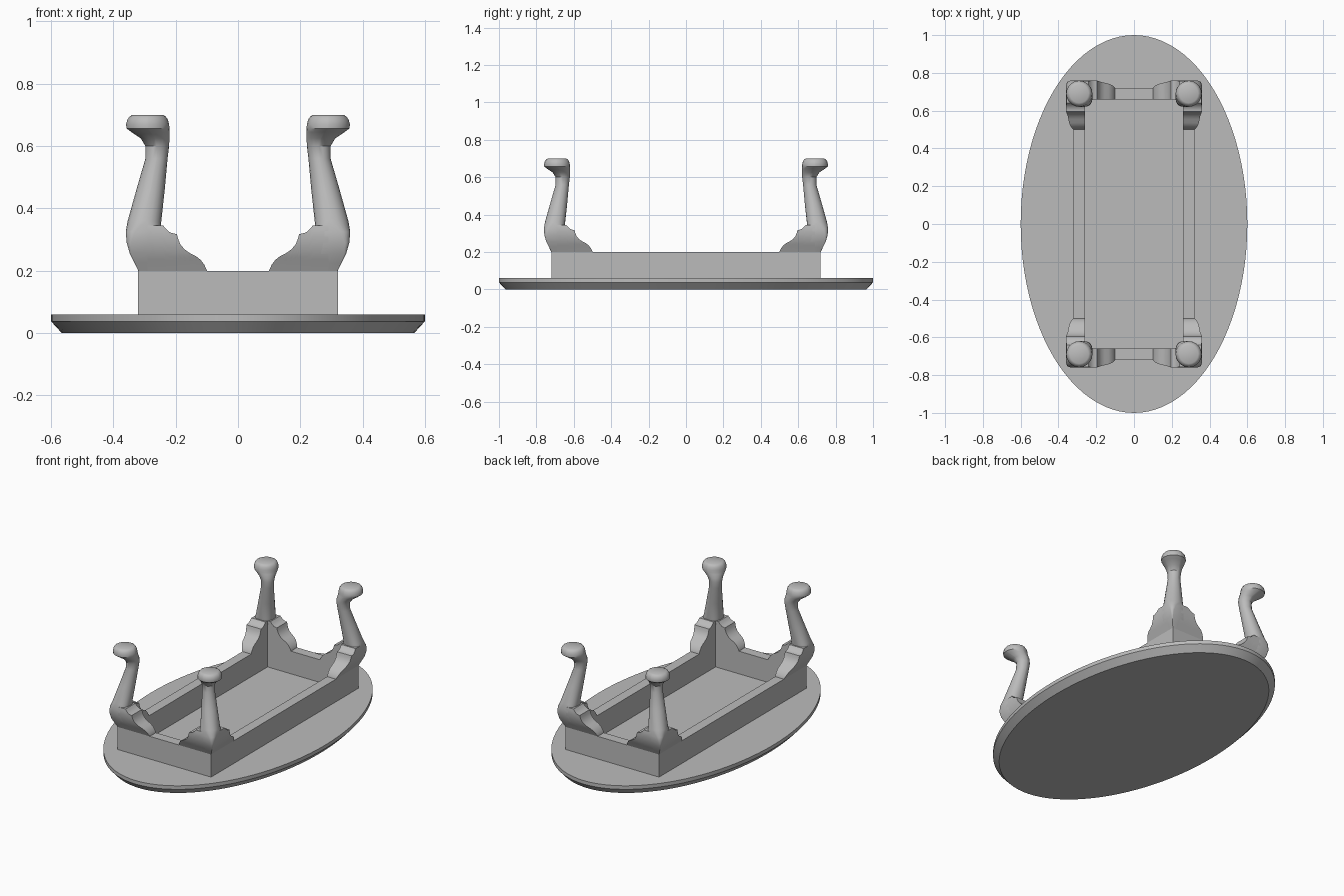
import bpy, bmesh, math

cube = bpy.data.objects.get("Cube")
if cube:
    bpy.data.objects.remove(cube, do_unlink=True)

grey = bpy.data.materials.new("plain grey")
grey.use_nodes = True
grey.diffuse_color = (0.5, 0.5, 0.5, 1)
grey.node_tree.nodes["Principled BSDF"].inputs["Base Color"].default_value = (0.5, 0.5, 0.5, 1)


def skin(name, rings, mirror=False, cap=True, closed=False):
    """Join equal rings of points into one smooth-shaded surface."""
    bm = bmesh.new()
    loops = [[bm.verts.new(p) for p in ring] for ring in rings]
    pairs = list(zip(loops, loops[1:]))
    if closed:
        pairs.append((loops[-1], loops[0]))
    n = len(loops[0])
    for a, b in pairs:
        for i in range(n):
            j = (i + 1) % n
            bm.faces.new((a[i], a[j], b[j], b[i]))
    if cap and not closed:
        bm.faces.new(loops[0])
        bm.faces.new(loops[-1])
    bmesh.ops.remove_doubles(bm, verts=bm.verts, dist=0.0001)
    bmesh.ops.recalc_face_normals(bm, faces=bm.faces)
    mesh = bpy.data.meshes.new(name)
    bm.to_mesh(mesh)
    bm.free()
    mesh.materials.append(grey)
    mesh.shade_smooth()
    mesh.set_sharp_from_angle(angle=math.radians(32))
    obj = bpy.data.objects.new(name, mesh)
    bpy.context.collection.objects.link(obj)
    if mirror:
        mod = obj.modifiers.new("Four corners", 'MIRROR')
        mod.use_axis = (True, True, False)
        mod.use_mirror_merge = False
    return obj


def ellipse(rx, ry, z, n=96):
    return [(rx * math.cos(2 * math.pi * i / n), ry * math.sin(2 * math.pi * i / n), z)
            for i in range(n)]


def rectangle(x, y, z):
    return [(-x, -y, z), (x, -y, z), (x, y, z), (-x, y, z)]


def rounded_square(lo, hi, r, z, seg=6):
    """Square from lo to hi with corner radius r, on the diagonal of the corner."""
    c, h = (lo + hi) / 2, (hi - lo) / 2
    r = min(max(r, 0.001), h)
    ring = []
    for k, (sx, sy) in enumerate(((1, 1), (-1, 1), (-1, -1), (1, -1))):
        for i in range(seg):
            a = math.pi / 2 * (k + i / (seg - 1) * 0.96 + 0.02)
            ring.append((c + sx * (h - r) + r * math.cos(a),
                         c + SIDE + sy * (h - r) + r * math.sin(a), z))
    return ring


# oval table top with a chamfered lower edge
skin("table_top", [ellipse(0.565, 0.965, 0), ellipse(0.6, 1, 0.038), ellipse(0.6, 1, 0.06)])

# hollow rectangular apron
skin("apron", [rectangle(0.32, 0.72, 0.06), rectangle(0.32, 0.72, 0.2),
               rectangle(0.26, 0.66, 0.2), rectangle(0.26, 0.66, 0.06)], closed=True)

# curved legs: height, inner limit, outer limit, corner radius
SIDE = 0.4
leg = [(0.2, 0.26, 0.32, 0), (0.225, 0.26, 0.332, 0.002), (0.255, 0.26, 0.347, 0.006),
       (0.29, 0.26, 0.357, 0.015), (0.325, 0.25, 0.36, 0.03), (0.36, 0.246, 0.354, 0.05),
       (0.46, 0.235, 0.326, 1), (0.56, 0.226, 0.297, 1), (0.6, 0.221, 0.297, 1),
       (0.625, 0.22, 0.312, 1), (0.645, 0.22, 0.342, 1), (0.657, 0.22, 0.358, 1),
       (0.67, 0.221, 0.359, 1), (0.685, 0.225, 0.355, 1), (0.695, 0.232, 0.348, 1),
       (0.7, 0.241, 0.339, 1)]
skin("legs", [rounded_square(lo, hi, r, z) for z, lo, hi, r in leg], mirror=True)


def bulge(z):
    """Outer limit of the knee at a height."""
    for (z0, _, h0, _), (z1, _, h1, _) in zip(leg, leg[1:]):
        if z <= z1:
            return h0 + (h1 - h0) * (z - z0) / (z1 - z0)


# scrolled knee brackets: distance along the apron, top height
scroll = [(0.1, 0.202), (0.108, 0.219), (0.12, 0.235), (0.135, 0.247), (0.155, 0.257),
          (0.172, 0.269), (0.185, 0.285), (0.192, 0.302), (0.196, 0.318), (0.205, 0.319),
          (0.218, 0.323), (0.23, 0.333), (0.24, 0.345), (0.29, 0.345)]


def bracket_ring(u, top, levels=8):
    heights = [0.2 + (top - 0.2) * i / levels for i in range(levels + 1)]
    return ([(u, 0.26, 0.2)] + [(u, bulge(z), z) for z in heights] + [(u, 0.26, top)])


rings = [bracket_ring(u, top) for u, top in scroll]
skin("end_brackets", [[(u, v + SIDE, z) for u, v, z in r] for r in rings], mirror=True)
skin("side_brackets", [[(v, u + SIDE, z) for u, v, z in r] for r in rings], mirror=True)
